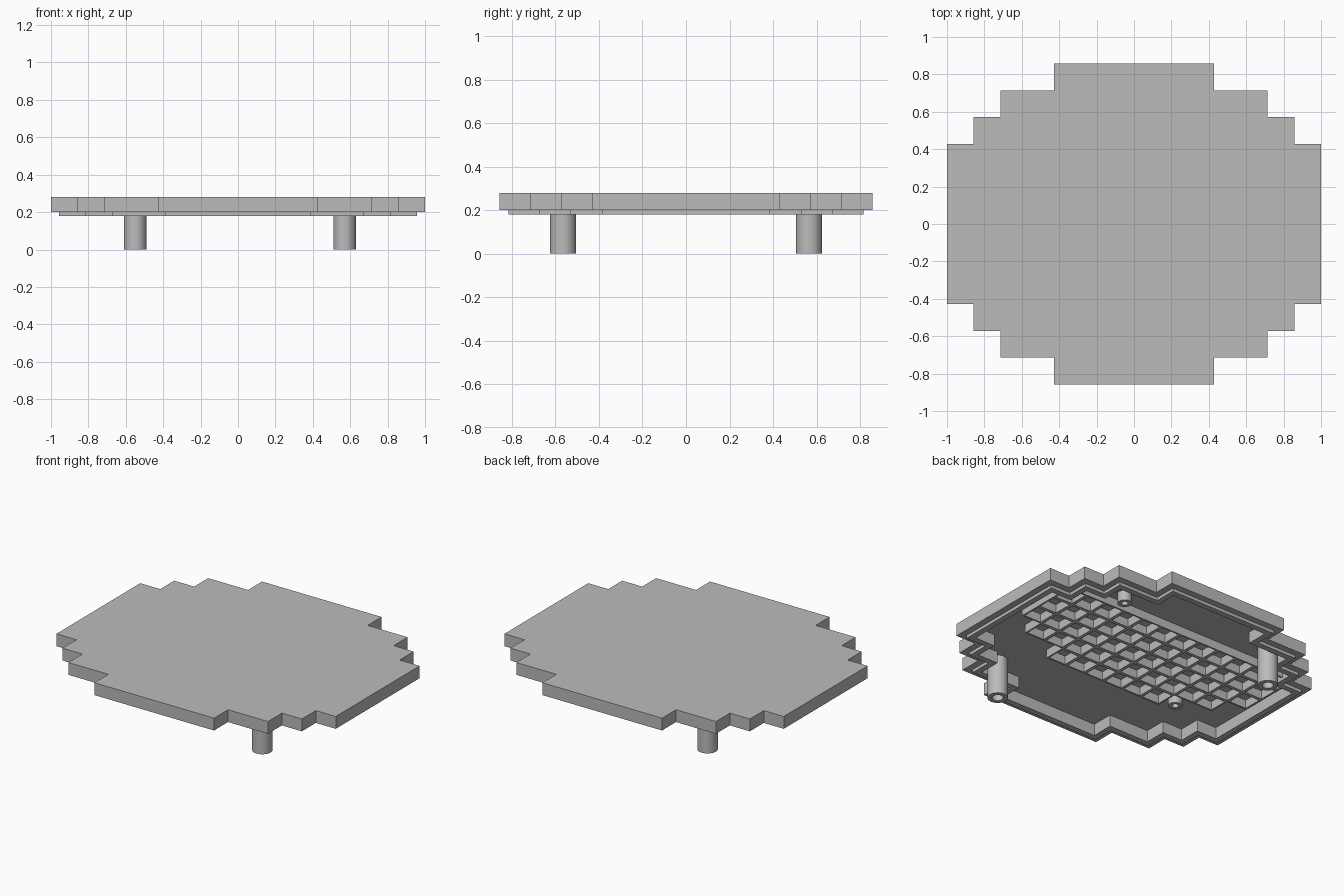
import bpy, bmesh, math

cube = bpy.data.objects.get("Cube")
if cube:
    bpy.data.objects.remove(cube, do_unlink=True)

UNIT = 1 / 7          # pitch of the stepped outline and the lattice
TOP, FLOOR = 0.28, 0.255

grey = bpy.data.materials.new("light_grey")
grey.use_nodes = True
COLOUR = (0.5, 0.5, 0.5, 1)
grey.diffuse_color = COLOUR
grey.node_tree.nodes["Principled BSDF"].inputs["Base Color"].default_value = COLOUR


def finish(bm, name, smooth=False):
    bmesh.ops.recalc_face_normals(bm, faces=bm.faces[:])
    mesh = bpy.data.meshes.new(name)
    bm.to_mesh(mesh)
    bm.free()
    mesh.materials.append(grey)
    obj = bpy.data.objects.new(name, mesh)
    bpy.context.collection.objects.link(obj)
    if smooth:
        bpy.ops.object.select_all(action='DESELECT')
        obj.select_set(True)
        bpy.context.view_layer.objects.active = obj
        bpy.ops.object.shade_smooth_by_angle(angle=math.radians(35))
    return obj


def loft(bm, rings):
    """Join closed rings of points with quads and cap both ends."""
    loops = [[bm.verts.new(p) for p in ring] for ring in rings]
    n = len(loops[0])
    for a, b in zip(loops, loops[1:]):
        for i in range(n):
            j = (i + 1) % n
            bm.faces.new((a[i], a[j], b[j], b[i]))
    bm.faces.new(loops[0])
    bm.faces.new(loops[-1])


def stepped_ring(inset, z):
    """Stepped round outline, pulled inwards by inset."""
    steps = [(7, 3), (6, 4), (5, 5), (3, 6)]
    quarter = []
    for k, (x, y) in enumerate(steps):
        quarter.append((x, y))
        if k + 1 < len(steps):
            quarter.append((steps[k + 1][0], y))
    quarter = [(x * UNIT - inset, y * UNIT - inset) for x, y in quarter]
    back = quarter[::-1]
    ring = (quarter + [(-x, y) for x, y in back]
            + [(-x, -y) for x, y in quarter] + [(x, -y) for x, y in back])
    return [(x, y, z) for x, y in ring]


# Cover plate with a stepped lip and a hollow underside
bm = bmesh.new()
loft(bm, [stepped_ring(0, TOP), stepped_ring(0, 0.2), stepped_ring(0.042, 0.2),
          stepped_ring(0.042, 0.18), stepped_ring(0.08, 0.18), stepped_ring(0.08, FLOOR)])
finish(bm, "cover_plate")

# Lattice of square cells under the plate: row index -> half width in cells
bm = bmesh.new()
rows = {-2: 3, -1: 5, 0: 6, 1: 6, 2: 6}
for row, half in rows.items():
    for col in range(-half, half):
        corners = [(col, row), (col + 1, row), (col + 1, row + 1), (col, row + 1)]
        bm.faces.new([bm.verts.new((x * UNIT, y * UNIT, 0.2)) for x, y in corners])
bmesh.ops.remove_doubles(bm, verts=bm.verts[:], dist=0.001)
cells = bm.faces[:]
bmesh.ops.inset_individual(bm, faces=cells, thickness=0.015)
bmesh.ops.delete(bm, geom=cells, context='FACES_ONLY')
extruded = bmesh.ops.extrude_face_region(bm, geom=bm.faces[:], use_keep_orig=True)
raised = [v for v in extruded["geom"] if isinstance(v, bmesh.types.BMVert)]
bmesh.ops.translate(bm, verts=raised, vec=(0, 0, FLOOR - 0.2))
finish(bm, "cell_lattice")


# Round posts with a blind screw hole in the lower end
def post(name, x, y, radius, bore, bottom, depth):
    def circle(r, z, n=32):
        return [(x + r * math.cos(math.tau * i / n), y + r * math.sin(math.tau * i / n), z)
                for i in range(n)]
    bm = bmesh.new()
    loft(bm, [circle(radius, FLOOR), circle(radius, bottom),
              circle(bore, bottom), circle(bore, bottom + depth)])
    finish(bm, name, smooth=True)


post("front_left_leg", 0.57, -0.565, 0.06, 0.033, 0, 0.15)
post("back_right_leg", -0.55, 0.565, 0.06, 0.033, 0, 0.15)
post("back_left_stud", 0.5, 0.51, 0.042, 0.02, 0.19, 0.05)
post("front_right_stud", -0.5, -0.22, 0.042, 0.02, 0.19, 0.05)
